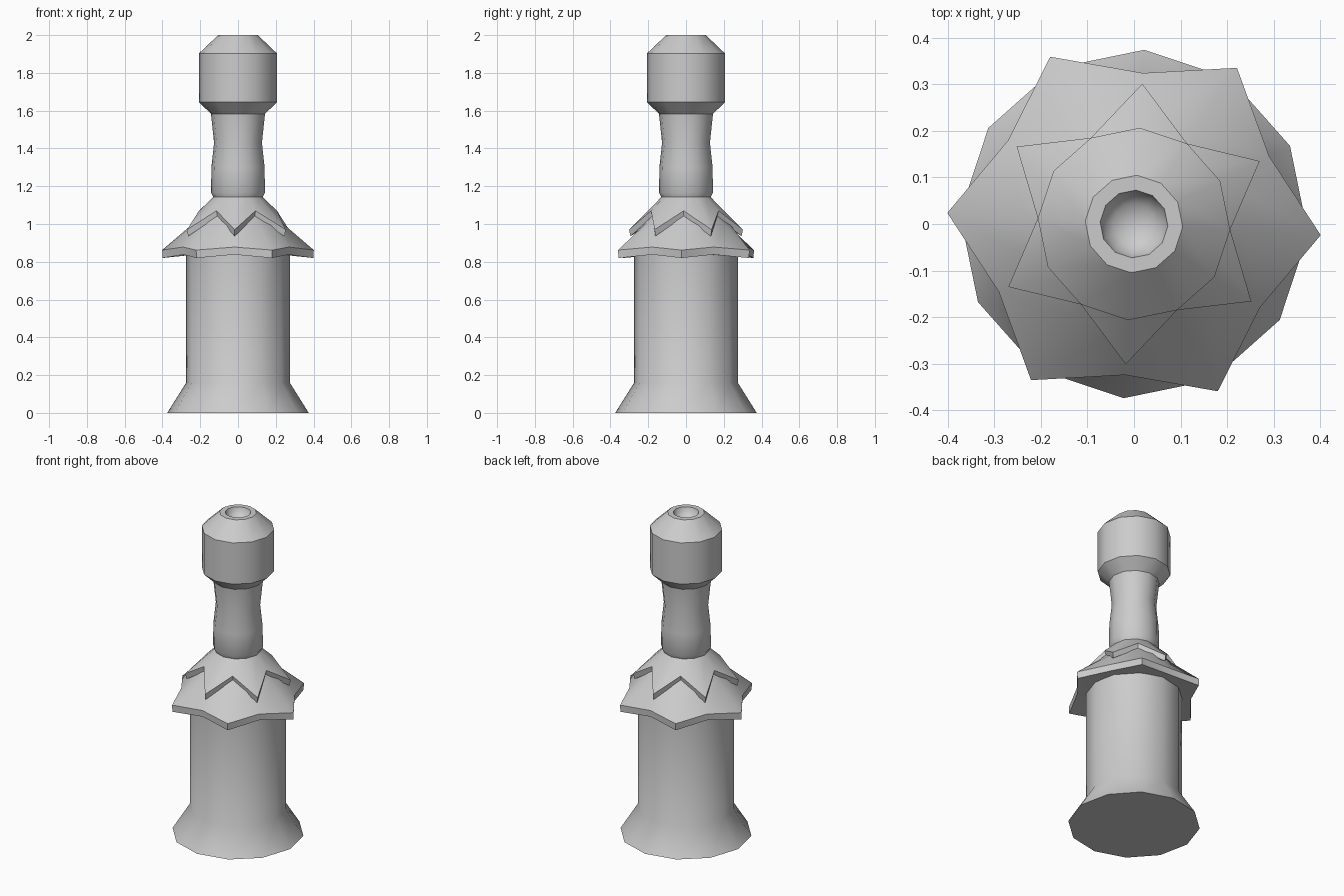
import bpy, bmesh, math

cube = bpy.data.objects.get("Cube")
if cube:
    bpy.data.objects.remove(cube, do_unlink=True)

SIDES = 12
TURN = math.radians(-3.4)

grey = bpy.data.materials.new("plain grey")
grey.use_nodes = True
colour = (0.6, 0.6, 0.6, 1)
grey.diffuse_color = colour
grey.node_tree.nodes["Principled BSDF"].inputs["Base Color"].default_value = colour


def lathe(name, profile, angle=40):
    """Loft twelve-sided rings; a ring is (r, z) or (even r, even z, odd r, odd z)."""
    bm = bmesh.new()
    rings = []
    for ring in profile:
        pair = (ring[:2], ring[-2:])
        loop = []
        for i in range(SIDES):
            r, z = pair[i % 2]
            a = TURN + i * math.tau / SIDES
            loop.append(bm.verts.new((r * math.cos(a), r * math.sin(a), z)))
        rings.append(loop)
    for low, high in zip(rings, rings[1:]):
        for i in range(SIDES):
            j = (i + 1) % SIDES
            bm.faces.new((low[i], low[j], high[j], high[i]))
    bm.faces.new(rings[0][::-1])
    bm.faces.new(rings[-1])
    bmesh.ops.recalc_face_normals(bm, faces=bm.faces)
    mesh = bpy.data.meshes.new(name)
    bm.to_mesh(mesh)
    bm.free()
    mesh.materials.append(grey)
    obj = bpy.data.objects.new(name, mesh)
    bpy.context.collection.objects.link(obj)
    bpy.ops.object.select_all(action='DESELECT')
    obj.select_set(True)
    bpy.context.view_layer.objects.active = obj
    bpy.ops.object.shade_smooth_by_angle(angle=math.radians(angle))
    return obj


# Flared foot and straight body
lathe("body", [(0.375, 0), (0.275, 0.16), (0.275, 0.86)])

# Large pointed skirt, its tips on the even corners
lathe("lower_skirt", [
    (0.25, 0.84),
    (0.4, 0.82, 0.322, 0.838),
    (0.402, 0.862, 0.325, 0.878),
    (0.235, 1.005, 0.21, 1.03),
    (0.12, 1.125)])

# Small pointed skirt above it, its tips between those of the large one
lathe("upper_skirt", [
    (0.17, 1.03),
    (0.198, 1.04, 0.295, 0.935),
    (0.207, 1.07, 0.302, 0.97),
    (0.13, 1.143)])

# Waisted neck
lathe("neck", [
    (0.125, 1.13), (0.143, 1.165), (0.141, 1.3),
    (0.127, 1.43), (0.145, 1.6)])

# Head with bevelled ends and a small bowl in its top
lathe("head", [
    (0.14, 1.58), (0.207, 1.645), (0.207, 1.903), (0.105, 2.0),
    (0.073, 2.0), (0.066, 1.975), (0.045, 1.955), (0.015, 1.945)])
